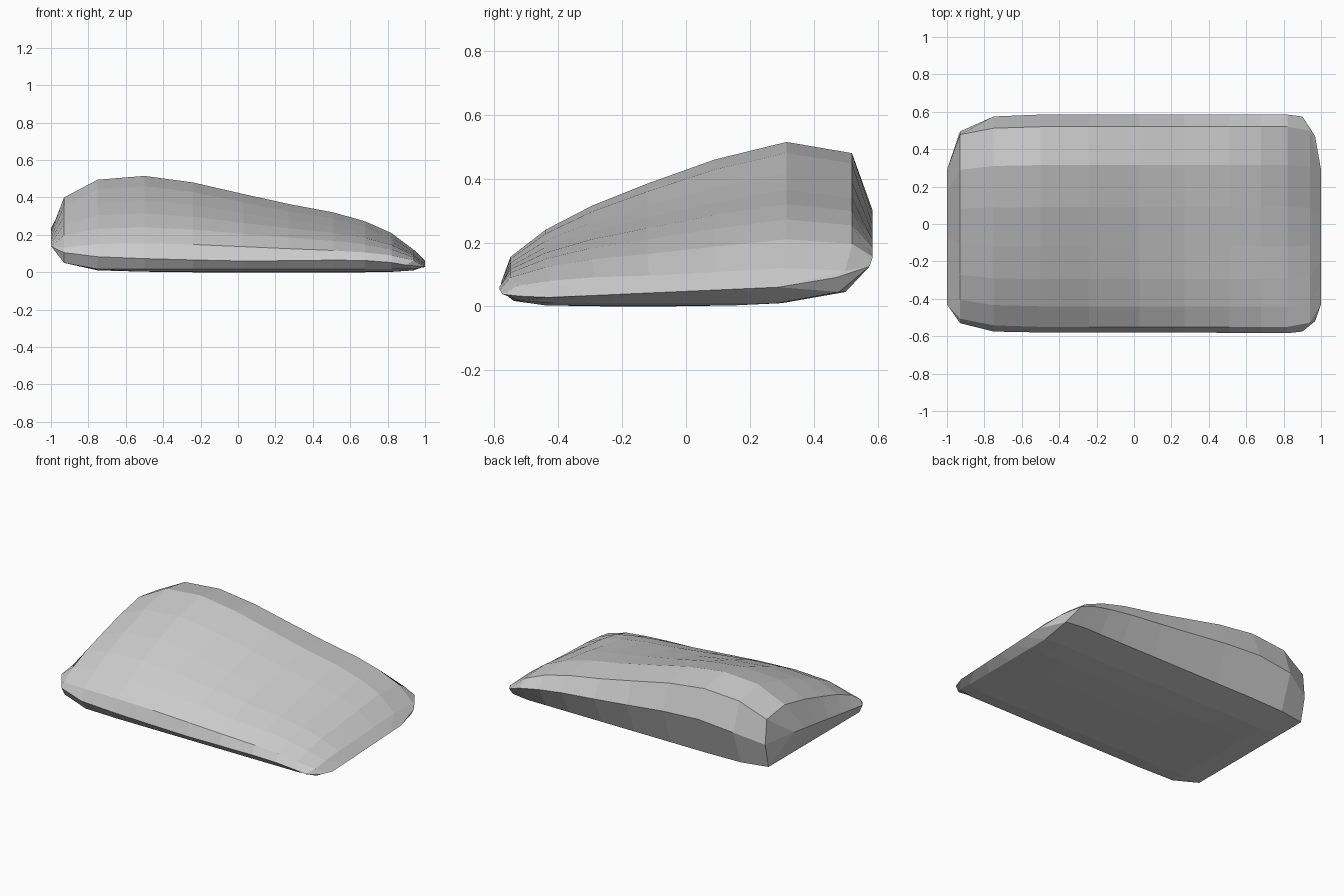
import bpy, bmesh

# Lengthwise stations: x, ridge height, underside lift, width factor, rim y front, rim z front, rim y back, rim z back
STATIONS = [
    (-0.93, 0.400, 0.050, 0.92, -0.530, 0.105, 0.495, 0.210),
    (-0.75, 0.495, 0.010, 0.985, -0.575, 0.083, 0.575, 0.275),
    (-0.50, 0.515, 0.003, 1.0, -0.580, 0.073, 0.585, 0.300),
    (-0.24, 0.480, 0.000, 1.0, -0.580, 0.066, 0.585, 0.285),
    (0.03, 0.418, 0.000, 1.0, -0.580, 0.060, 0.585, 0.255),
    (0.27, 0.365, 0.000, 1.0, -0.580, 0.062, 0.585, 0.230),
    (0.51, 0.320, 0.000, 1.0, -0.582, 0.065, 0.585, 0.207),
    (0.68, 0.272, 0.000, 1.0, -0.584, 0.063, 0.585, 0.183),
    (0.82, 0.210, 0.002, 1.0, -0.584, 0.052, 0.585, 0.155),
    (0.94, 0.120, 0.010, 0.96, -0.575, 0.038, 0.575, 0.125),
]
# Crosswise rows: y, height at the ridge, falloff power along the length
TOP = [(-0.55, 0.155, 0.6), (-0.44, 0.240, 0.75), (-0.295, 0.315, 0.85),
       (-0.12, 0.385, 0.95), (0.09, 0.460, 1), (0.315, 0.515, 1), (0.52, 0.480, 1)]
BOTTOM = [(-0.54, 0.017), (-0.44, 0.003), (-0.25, 0), (-0.05, 0),
          (0.15, 0.003), (0.30, 0.010), (0.50, 0.045)]
NX, NY = len(STATIONS), len(TOP)

bm = bmesh.new()
rim = {}


def lerp(a, b, t):
    return a + (b - a) * t


# Rim shared by the upper and lower shells
for i, (x, _, _, _, yf, zf, yb, zb) in enumerate(STATIONS):
    rx = 0.90 if i == NX - 1 else x
    rim[i, -1] = bm.verts.new((rx, yf, zf))
    rim[i, NY] = bm.verts.new((rx, yb, zb))
for j in range(NY):
    t = j / (NY - 1)
    rim[-1, j] = bm.verts.new((-1, lerp(-0.43, 0.29, t), lerp(0.14, 0.235, t)))
    rim[NX, j] = bm.verts.new((1, lerp(-0.43, 0.29, t), lerp(0.028, 0.06, t)))
for key, co in {(-1, -1): (-0.965, -0.48, 0.122), (-1, NY): (-0.963, 0.395, 0.223),
                (NX, -1): (0.968, -0.52, 0.032), (NX, NY): (0.968, 0.47, 0.09)}.items():
    rim[key] = bm.verts.new(co)


def shell(point):
    """Fill the rim with a grid of quads."""
    grid = dict(rim)
    for i in range(NX):
        for j in range(NY):
            grid[i, j] = bm.verts.new(point(STATIONS[i], j))
    for i in range(-1, NX):
        for j in range(-1, NY):
            bm.faces.new([grid[i, j], grid[i + 1, j], grid[i + 1, j + 1], grid[i, j + 1]])


def top_point(s, j):
    y, z, power = TOP[j]
    return s[0], y * s[3], z * (s[1] / 0.515) ** power


def bottom_point(s, j):
    y, z = BOTTOM[j]
    return s[0], y * s[3], max(z, s[2])


shell(top_point)
shell(bottom_point)
bmesh.ops.recalc_face_normals(bm, faces=bm.faces)

# Wedge body
mesh = bpy.data.meshes.new("wedge_body")
bm.to_mesh(mesh)
bm.free()
bpy.context.collection.objects.link(bpy.data.objects.new("wedge_body", mesh))
